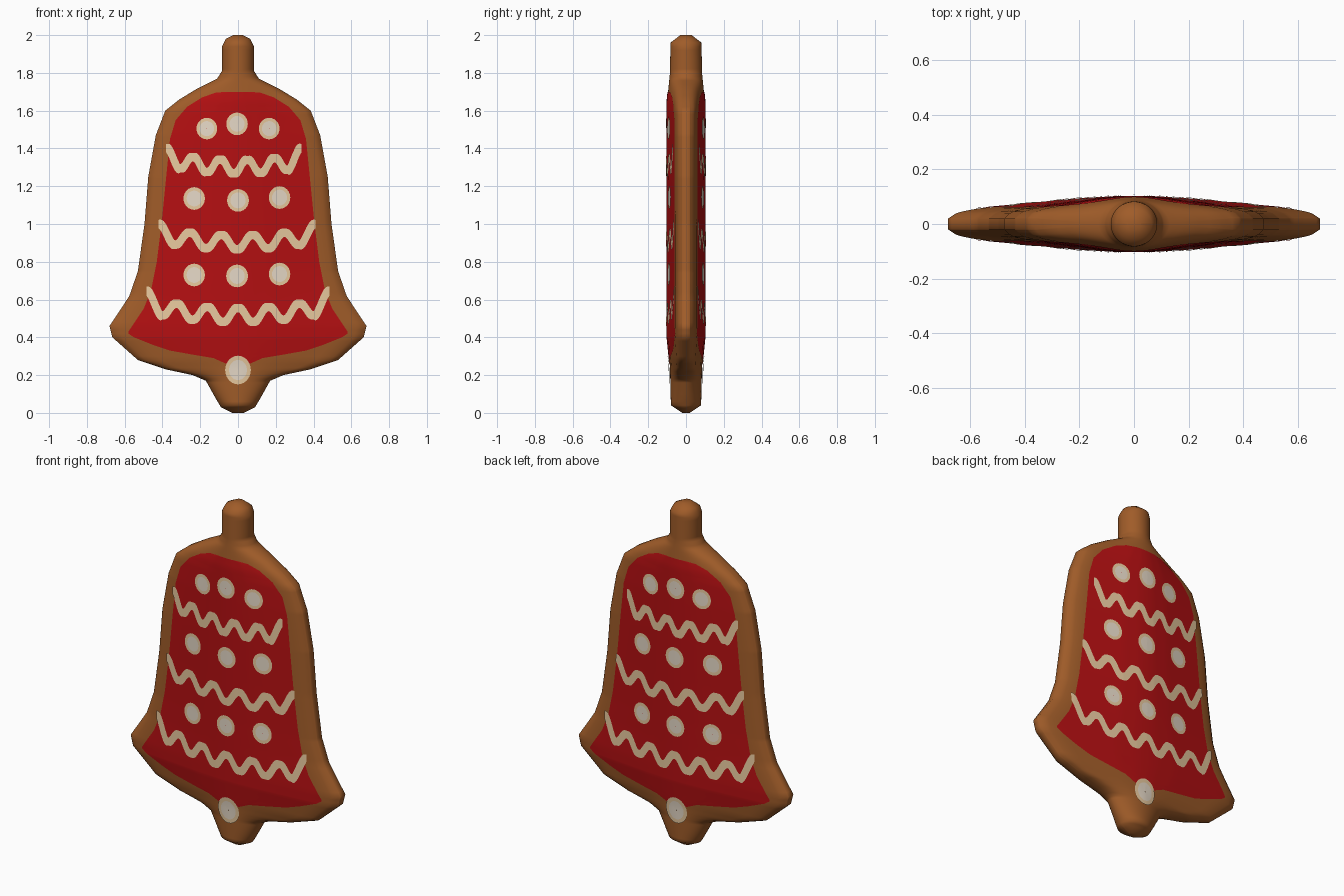
import bpy, bmesh, math

if "Cube" in bpy.data.objects:
    bpy.data.objects.remove(bpy.data.objects["Cube"])

# Half-width of the cookie, half-thickness, and half-width of the icing, all by height
OUTLINE = [(0, .03), (.03, .09), (.08, .12), (.17, .17), (.2, .24), (.23, .38), (.28, .53),
           (.4, .665), (.46, .68), (.55, .62), (.62, .575), (.75, .53), (1.0, .495),
           (1.25, .475), (1.47, .435), (1.6, .385), (1.66, .31), (1.72, .21), (1.77, .11),
           (1.81, .085), (1.94, .085), (1.98, .065), (2.0, .025)]
DEPTH = [(0, .02), (.04, .08), (.25, .085), (.4, .1), (1.65, .1), (1.8, .085), (1.96, .082), (2.0, .03)]
ICING = [(.25, .04), (.27, .085), (.29, .13), (.305, .22), (.33, .36), (.36, .45), (.40, .55), (.42, .58),
         (.43, .58), (.55, .50), (.65, .46), (.8, .43), (1.0, .405), (1.2, .385), (1.45, .36),
         (1.55, .33), (1.62, .27), (1.67, .19), (1.695, .12), (1.7, .06)]
SECTION = [(0, 1), (.1, .99), (.3, .91), (.85, .56), (.95, .42), (1, .2)]


def lerp(table, t):
    if t <= table[0][0]:
        return table[0][1]
    for (a, va), (b, vb) in zip(table, table[1:]):
        if t <= b:
            return va + (vb - va) * (t - a) / (b - a)
    return table[-1][1]


def height(x, z):
    """Half-thickness of the cookie: lens-shaped body, round knobs."""
    w = lerp(OUTLINE, z)
    u = min(1, abs(x) / w)
    knob = max(0, min(1, (.36 - w) / .22))
    return lerp(DEPTH, z) * ((1 - knob) * lerp(SECTION, u) + knob * math.sqrt(1 - u * u))


def levels(table, n):
    lo, hi = table[0][0], table[-1][0]
    return sorted({round(lo + (hi - lo) * i / n, 3) for i in range(n + 1)} | {round(p[0], 3) for p in table})


def material(name, rgb):
    m = bpy.data.materials.new(name)
    m.diffuse_color = (*rgb, 1)
    m.use_nodes = True
    m.node_tree.nodes["Principled BSDF"].inputs["Base Color"].default_value = m.diffuse_color
    return m


brown = material("gingerbread brown", (.35, .107, .022))
red = material("red icing", (.46, .005, .006))
cream = material("cream icing", (.80, .58, .34))
white = material("pale icing", (.79, .69, .57))


def finish(name, bm, mats):
    me = bpy.data.meshes.new(name)
    bm.to_mesh(me)
    bm.free()
    for m in mats:
        me.materials.append(m)
    for p in me.polygons:
        p.use_smooth = True
    ob = bpy.data.objects.new(name, me)
    bpy.context.collection.objects.link(ob)
    return ob


def sheet(bm, rows, lift, mats=None):
    """Thin plate of (x, z) rows laid on both the front and the back surface."""
    for side in (-1, 1):
        grid = [[bm.verts.new((x, side * (height(x, z) + lift), z)) for x, z in r] for r in rows]
        for i, (a, b) in enumerate(zip(grid, grid[1:])):
            for j in range(len(a) - 1):
                f = bm.faces.new((a[j], a[j + 1], b[j + 1], b[j]))
                f.normal_update()
                if f.normal.y * side < 0:
                    f.normal_flip()
                f.material_index = mats[i] if mats else 0


# Cookie body: stacked closed rings
bm = bmesh.new()
N = 32
us = [-math.cos(math.pi * i / N) for i in range(N + 1)]
rings = []
for z in levels(OUTLINE, 100):
    w = lerp(OUTLINE, z)
    ring = [(u * w, -max(.004, height(u * w, z)), z) for u in us]
    ring += [(x, -y, z) for x, y, z in reversed(ring)]
    rings.append([bm.verts.new(p) for p in ring])
for a, b in zip(rings, rings[1:]):
    for j in range(len(a)):
        k = (j + 1) % len(a)
        bm.faces.new((a[j], a[k], b[k], b[j]))
bm.faces.new(rings[0])
bm.faces.new(rings[-1])
bmesh.ops.recalc_face_normals(bm, faces=bm.faces)
finish("cookie", bm, [brown])

# Red icing panels
bm = bmesh.new()
sheet(bm, [[(lerp(ICING, z) * (2 * i / 32 - 1), z) for i in range(33)] for z in levels(ICING, 75)], .003)
finish("red_icing", bm, [red])

# Piped wavy lines with raised ends: x range, half waves, mid height, swing, bow, end height
bm = bmesh.new()
for x0, x1, n, zc, amp, bow, end in ((-.38, .335, 10, 1.303, .035, .28, 1.41),
                                     (-.42, .41, 10, .903, .037, .22, 1.01),
                                     (-.485, .485, 12, .518, .037, .22, .655)):
    def wave(t):
        x = x0 + (x1 - x0) * t
        d = min(t, 1 - t) * n
        lift = end - .01 - (zc + amp + bow * x * x)
        return zc + amp * math.cos(math.pi * n * t) + bow * x * x + lift * max(0, 1 - d)

    upper, lower = [], []
    steps = n * 12
    for i in range(steps + 1):
        t = i / steps
        slope = (wave(min(1, t + .004)) - wave(max(0, t - .004))) / (.008 * (x1 - x0))
        half = min(.05, .022 * math.sqrt(1 + slope * slope))
        x = x0 + (x1 - x0) * t
        upper.append((x, wave(t) + half))
        lower.append((x, wave(t) - half))
    sheet(bm, [lower, upper], .006)
finish("wavy_lines", bm, [cream])

# Icing dots: cream rim, paler middle
bm = bmesh.new()
dots = [(-.165, 1.505, .055, .057), (-.005, 1.53, .057, .06), (.165, 1.505, .055, .057),
        (-.232, 1.135, .057, .06), (0, 1.125, .058, .06), (.22, 1.14, .057, .06),
        (-.232, .73, .057, .06), (-.005, .725, .058, .06), (.22, .735, .057, .06),
        (0, .227, .068, .076)]
for cx, cz, rx, rz in dots:
    rows = [[(cx + rx * s * math.cos(k * math.pi / 12), cz + rz * s * math.sin(k * math.pi / 12))
             for k in range(25)] for s in (.02, .35, .7, 1)]
    sheet(bm, rows, .007, [1, 1, 0])
bmesh.ops.remove_doubles(bm, verts=bm.verts, dist=.0004)
finish("icing_dots", bm, [cream, white])
